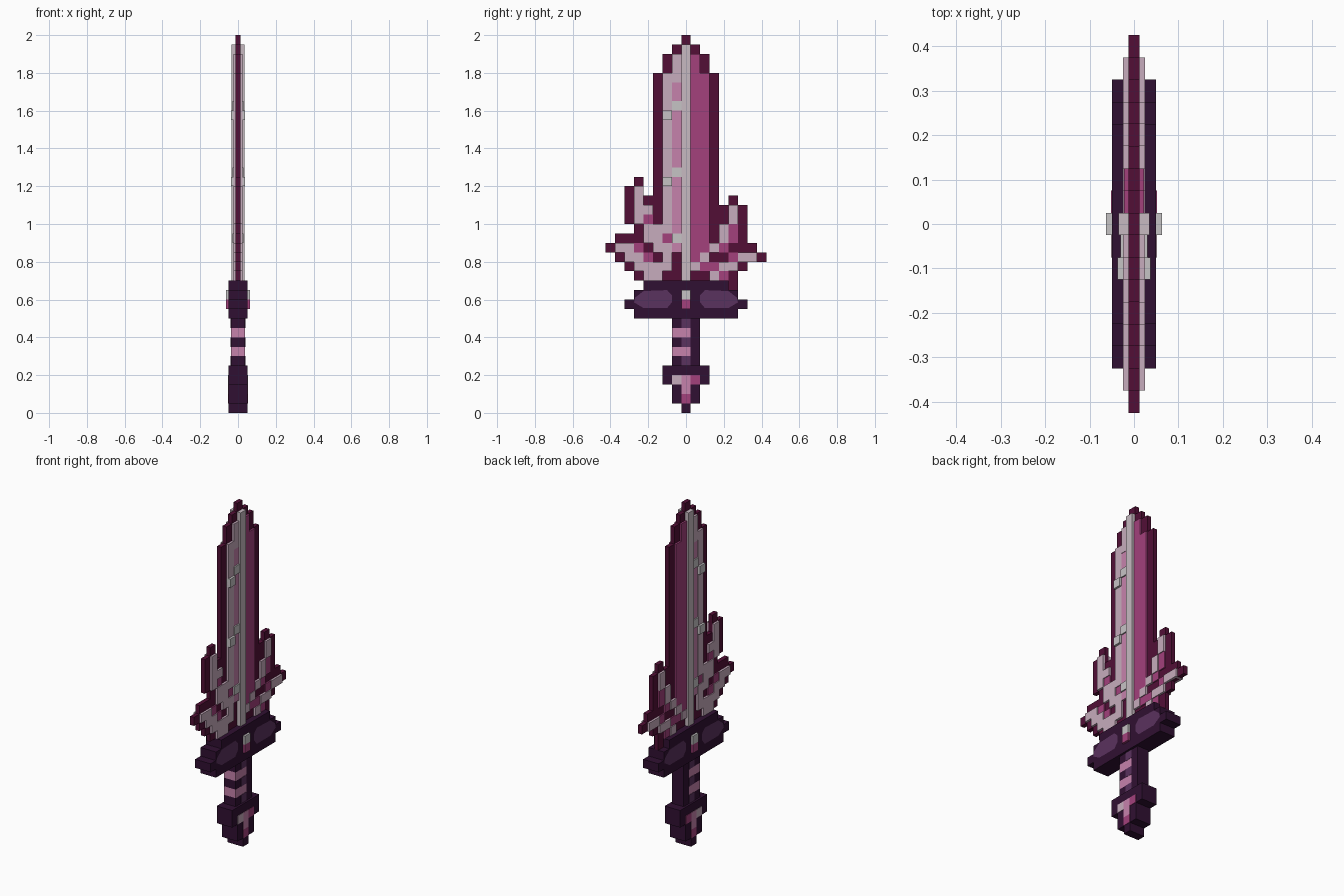
import bpy, bmesh

if "Cube" in bpy.data.objects:
    bpy.data.objects.remove(bpy.data.objects["Cube"])

U = 0.05  # size of one square of the pixel grid


def srgb(r, g, b):
    def lin(v):
        v /= 255
        return v / 12.92 if v <= 0.04045 else ((v + 0.055) / 1.055) ** 2.4
    return (lin(r), lin(g), lin(b), 1)


def material(name, *rgb):
    m = bpy.data.materials.new(name)
    m.diffuse_color = srgb(*rgb)
    m.use_nodes = True
    m.node_tree.nodes["Principled BSDF"].inputs["Base Color"].default_value = m.diffuse_color
    return m


BURGUNDY = material("burgundy", 82, 15, 54)
MAGENTA = material("magenta", 163, 65, 124)
PINK = material("pink", 198, 130, 172)
PALE = material("pale pink", 199, 172, 189)
SILVER = material("silver", 199, 186, 193)
GREY = material("light grey", 198, 195, 197)
DARK = material("dark purple", 48, 16, 50)
PURPLE = material("mid purple", 90, 50, 94)


def cells(*spans):
    """Grid squares covered by spans (first column, last column, first row, last row)."""
    return {(c, r) for c0, c1, r0, r1 in spans
            for c in range(c0, c1 + 1) for r in range(r0, r1 + 1)}


def slab(name, squares, half, mat):
    """Pixel shape in the y-z plane, extruded to +-half along x, outer faces only."""
    bm = bmesh.new()

    def quad(*pts):
        bm.faces.new([bm.verts.new(p) for p in pts])

    for c, r in squares:
        y0, y1, z0, z1 = (c - .5) * U, (c + .5) * U, r * U, (r + 1) * U
        quad((half, y0, z0), (half, y1, z0), (half, y1, z1), (half, y0, z1))
        quad((-half, y0, z0), (-half, y0, z1), (-half, y1, z1), (-half, y1, z0))
        for dc, dr, a, b in ((1, 0, (y1, z0), (y1, z1)), (-1, 0, (y0, z1), (y0, z0)),
                             (0, 1, (y1, z1), (y0, z1)), (0, -1, (y0, z0), (y1, z0))):
            if (c + dc, r + dr) not in squares:
                quad((half, *a), (-half, *a), (-half, *b), (half, *b))
    bmesh.ops.remove_doubles(bm, verts=bm.verts, dist=1e-5)
    bmesh.ops.recalc_face_normals(bm, faces=bm.faces)
    me = bpy.data.meshes.new(name)
    bm.to_mesh(me)
    bm.free()
    me.materials.append(mat)
    ob = bpy.data.objects.new(name, me)
    bpy.context.collection.objects.link(ob)
    return ob


# Thin dark core: stepped blade plus the two crystal wings
blade = cells((0, 0, 39, 39), (-1, 1, 38, 38), (-2, 2, 36, 37), (-3, 3, 14, 35))
left_wing = cells((-5, -5, 24, 24), (-6, -5, 20, 23), (-4, -4, 14, 22), (-5, -4, 19, 19),
                  (-7, -4, 18, 18), (-8, -4, 17, 17), (-7, -4, 16, 16),
                  (-6, -4, 15, 15), (-5, -4, 14, 14))
right_wing = cells((5, 5, 22, 22), (4, 6, 18, 21), (4, 7, 17, 17), (4, 8, 16, 16),
                   (4, 6, 15, 15), (4, 5, 14, 14), (5, 5, 13, 13))
slab("blade_core", blade | left_wing | right_wing, 0.0125, BURGUNDY)

# Raised blade facets
slab("blade_ridge", cells((0, 0, 14, 38)), 0.035, SILVER)
slab("blade_edge_light", cells((-2, -2, 19, 34), (-1, -1, 35, 37), (-2, -2, 35, 35)), 0.025, PALE)
slab("blade_face_pink", cells((-1, -1, 17, 34)), 0.0225, PINK)
slab("blade_face_magenta", cells((1, 1, 16, 37), (2, 2, 17, 35)), 0.0225, MAGENTA)

# Grey notches stepping across the light half of the blade
slab("blade_notch_inner", cells(*[(-1, -1, r, r) for r in (18, 25, 32)]), 0.03, GREY)
slab("blade_notch_outer", cells(*[(-2, -2, r, r) for r in (24, 31)]), 0.0375, GREY)

# Crystal highlights on the wings
slab("left_wing_light", cells((-5, -5, 21, 23), (-4, -4, 18, 19), (-5, -5, 20, 20), (-4, -4, 21, 21),
                              (-3, -3, 17, 19), (-7, -6, 17, 17), (-6, -5, 16, 16),
                              (-5, -4, 15, 15), (-4, -3, 14, 14), (-2, -2, 16, 17),
                              (-3, -2, 15, 15)), 0.025, PALE)
slab("left_wing_magenta", cells((-4, -4, 20, 20), (-5, -5, 17, 17), (-4, -4, 16, 16),
                                (-2, -2, 18, 18)), 0.02, MAGENTA)
slab("right_wing_light", cells((5, 5, 20, 21), (4, 4, 18, 19), (3, 3, 17, 17), (6, 7, 16, 16),
                               (4, 5, 15, 15), (3, 3, 14, 14), (2, 2, 16, 16),
                               (1, 1, 15, 15)), 0.025, PALE)
slab("right_wing_magenta", cells((5, 5, 18, 19), (4, 4, 17, 17), (5, 5, 16, 16), (2, 3, 15, 15),
                                 (4, 4, 14, 14)), 0.02, MAGENTA)

# Crossguard with inlays and a two-tone gem
slab("guard", cells((-5, 5, 10, 10), (-6, 6, 11, 11), (-5, 5, 12, 12), (-4, 4, 13, 13)), 0.05, DARK)
for side, name in ((-1, "left"), (1, "right")):
    # chamfered inlay plates on both faces
    me = bpy.data.meshes.new(name + "_guard_inlay")
    outline = [(.075, .585), (.1, .555), (.225, .555), (.275, .585),
               (.27, .61), (.225, .645), (.1, .65), (.075, .625)]
    bm = bmesh.new()
    for x in (-0.052, 0.052):
        f = bm.faces.new([bm.verts.new((x, side * y, z)) for y, z in outline])
        f.normal_update()
        if f.normal.x * x < 0:
            f.normal_flip()
    bm.to_mesh(me)
    bm.free()
    me.materials.append(PURPLE)
    bpy.context.collection.objects.link(bpy.data.objects.new(name + "_guard_inlay", me))
slab("gem_top", cells((0, 0, 12, 12)), 0.0625, GREY)
slab("gem_bottom", cells((0, 0, 11, 11)), 0.0625, MAGENTA)

# Grip: dark core with pink wrapping on one side and a purple centre strip
slab("grip", cells((-1, 1, 5, 5), (-1, 1, 7, 7), (-1, 1, 9, 9), (1, 1, 6, 6), (1, 1, 8, 8)),
     0.0375, DARK)
slab("grip_wrap", cells((-1, 0, 6, 6), (-1, 0, 8, 8)), 0.0375, PINK)
slab("grip_strip", cells((0, 0, 5, 5), (0, 0, 7, 7), (0, 0, 9, 9)), 0.039, PURPLE)

# Pommel with coloured plates
slab("pommel", cells((-2, 2, 3, 4), (-1, 1, 1, 2), (0, 0, 0, 0)), 0.05, DARK)
slab("pommel_light", cells((-1, -1, 3, 3)), 0.052, PALE)
slab("pommel_pink", cells((0, 0, 2, 3)), 0.052, PINK)
slab("pommel_magenta", cells((1, 1, 3, 3), (0, 0, 1, 1)), 0.052, MAGENTA)
